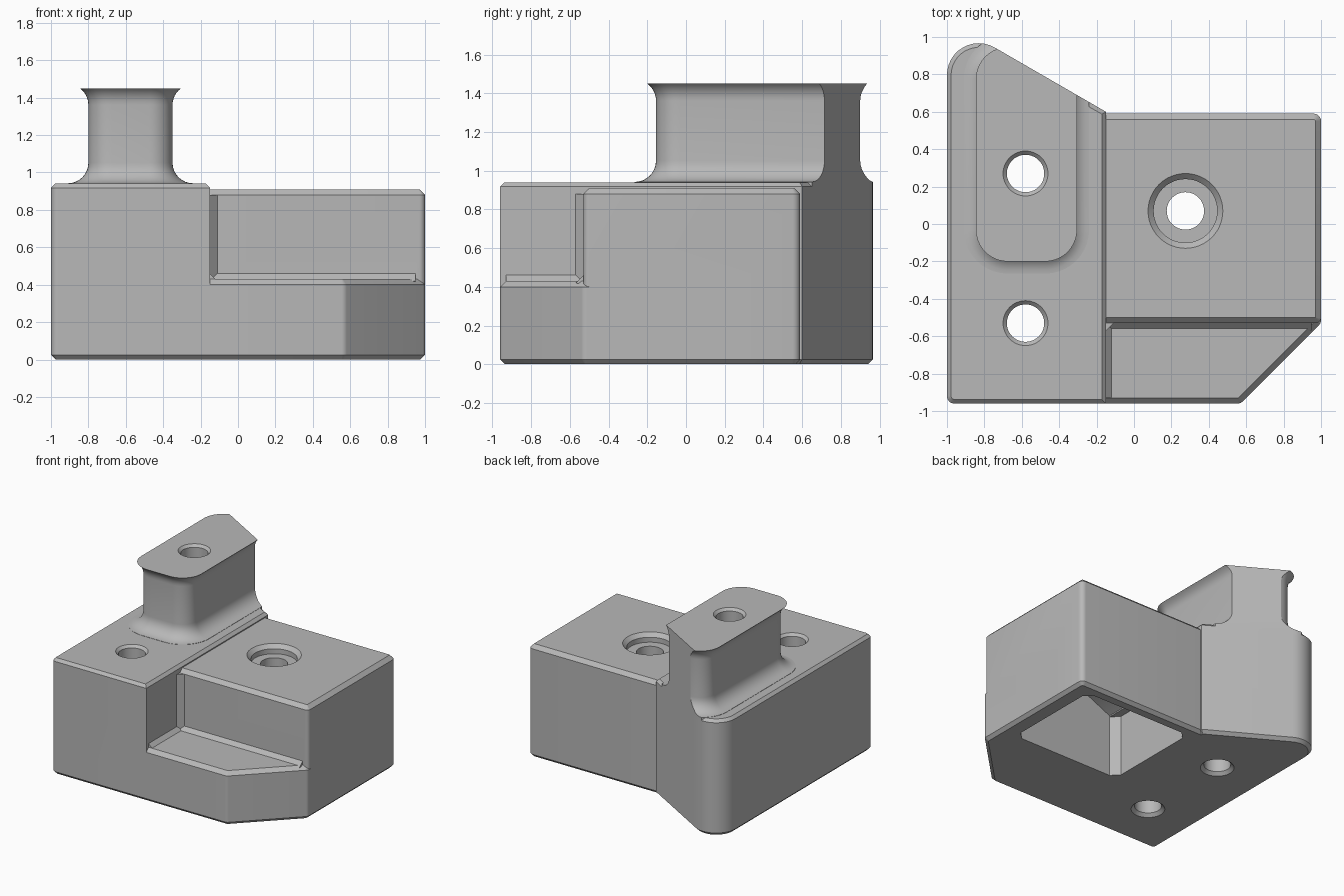
import bpy, bmesh, math
from mathutils import Vector

if "Cube" in bpy.data.objects:
    bpy.data.objects.remove(bpy.data.objects["Cube"], do_unlink=True)

grey = bpy.data.materials.new("plain grey")
grey.use_nodes = True
colour = (0.48, 0.48, 0.48, 1)
grey.diffuse_color = colour
grey.node_tree.nodes["Principled BSDF"].inputs["Base Color"].default_value = colour


def rounded(corners, r=0.04, n=6):
    """Counter-clockwise outline; a corner may carry its own radius."""
    pts = [Vector(c[:2]) for c in corners]
    out = []
    for i, p in enumerate(pts):
        rad = corners[i][2] if len(corners[i]) > 2 else r
        a = (pts[i - 1] - p).normalized()
        b = (pts[(i + 1) % len(pts)] - p).normalized()
        if rad == 0:
            out.append(p)
            continue
        half = a.angle(b) / 2
        centre = p + (a + b).normalized() * rad / math.sin(half)
        start = p + a * rad / math.tan(half) - centre
        sweep = math.pi - 2 * half
        for k in range(n + 1):
            t = sweep * k / n
            c, s = math.cos(t), math.sin(t)
            out.append(centre + Vector((start.x * c - start.y * s, start.x * s + start.y * c)))
    return out


def circle(x, y, r, n=48):
    return [Vector((x + r * math.cos(2 * math.pi * k / n), y + r * math.sin(2 * math.pi * k / n)))
            for k in range(n)]


def inset(outline, d):
    res = []
    for i, p in enumerate(outline):
        e1 = (p - outline[i - 1]).normalized()
        e2 = (outline[(i + 1) % len(outline)] - p).normalized()
        n1, n2 = Vector((-e1.y, e1.x)), Vector((-e2.y, e2.x))
        res.append(p + (n1 + n2) * d / (1 + n1.dot(n2)))
    return res


def make(name, rings):
    """Closed solid through a stack of equal rings of 3D points."""
    bm = bmesh.new()
    loops = [[bm.verts.new(p) for p in ring] for ring in rings]
    for lo, hi in zip(loops, loops[1:]):
        for i in range(len(lo)):
            j = (i + 1) % len(lo)
            bm.faces.new((lo[i], lo[j], hi[j], hi[i]))
    bm.faces.new(loops[0][::-1])
    bm.faces.new(loops[-1])
    bmesh.ops.recalc_face_normals(bm, faces=bm.faces)
    me = bpy.data.meshes.new(name)
    bm.to_mesh(me)
    bm.free()
    me.materials.append(grey)
    ob = bpy.data.objects.new(name, me)
    bpy.context.collection.objects.link(ob)
    return ob


def loft(name, outline, layers):
    return make(name, [[(p.x, p.y, z) for p in inset(outline, d)] for d, z in layers])


def prism(name, pts, vec):
    pts = [Vector(p) for p in pts]
    return make(name, [pts, [p + Vector(vec) for p in pts]])


def combine(target, other, mode):
    mod = target.modifiers.new("join", "BOOLEAN")
    mod.operation, mod.solver, mod.object = mode, "EXACT", other
    bpy.context.view_layer.update()
    me = bpy.data.meshes.new_from_object(target.evaluated_get(bpy.context.evaluated_depsgraph_get()))
    target.modifiers.clear()
    target.data = me
    bpy.data.objects.remove(other, do_unlink=True)


# Tall left block with a slanted back and rounded tip
C = 0.025
left = rounded([(-1, -0.96), (-0.15, -0.96, 0), (-0.15, 0.6, 0), (-1, 1.091, 0.17)], n=12)
body = loft("clamp_body", left, [(C, 0), (0, C), (0, 0.918), (0.022, 0.94)])

# Right block and the lower front ledge with its clipped corner
right = rounded([(-0.3, -0.53, 0), (1, -0.53, 0.03), (1, 0.59), (-0.3, 0.59, 0)])
right_block = loft("right_block", right, [(C, 0), (0, C), (0, 0.88), (0.03, 0.91)])
step = rounded([(-0.3, -0.96, 0), (0.57, -0.96), (1, -0.53), (1, 0.3, 0), (-0.3, 0.3, 0)])
ledge = loft("ledge", step, [(C, 0), (0, C), (0, 0.4), (0.03, 0.43)])

# Inside chamfers where the ledge meets the walls, and in the upright corner
back_strip = prism("back_strip", [(-0.2, -0.5, 0.4), (-0.2, -0.57, 0.42), (-0.2, -0.5, 0.49)],
                   (1.15, 0, 0))
side_strip = prism("side_strip", [(-0.18, -0.93, 0.4), (-0.11, -0.93, 0.42), (-0.18, -0.93, 0.49)],
                   (0, 0.45, 0))
corner_strip = prism("corner_strip", [(-0.18, -0.5, 0.4), (-0.18, -0.6, 0.4), (-0.08, -0.5, 0.4)],
                     (0, 0, 0.48))

# Upright post: flared foot, straight body, flared top, trimmed flush to the slant
post_outline = rounded([(-0.8, -0.155), (-0.35, -0.155), (-0.35, 0.9), (-0.8, 0.9)], r=0.125, n=10)
R = 0.11
layers = [(-R, 0.9)]
for k in range(9):
    t = math.pi / 2 * k / 8
    layers.append((-R * (1 - math.sin(t)), 0.942 + R * (1 - math.cos(t))))
for k in range(7):
    t = math.radians(54) * k / 6
    layers.append((-R * (1 - math.cos(t)), 1.45 - R * (math.sin(math.radians(54)) - math.sin(t))))
post = loft("post", post_outline, layers)
combine(post, loft("post_trim", left, [(0, 0.8), (0, 1.6)]), "INTERSECT")

for part in (right_block, ledge, back_strip, side_strip, corner_strip, post):
    combine(body, part, "UNION")

# Chamfered bolt holes
for y, top in ((0.27, 1.45), (-0.53, 0.94)):
    hole = loft("bolt_hole", circle(-0.58, y, 0.1),
                [(-0.03, -0.005), (0, 0.025), (0, top - 0.02), (-0.025, top + 0.005)])
    combine(body, hole, "DIFFERENCE")

# Pocket under the right block, with clipped corners and a sloping roof
x0, x1, y0, y1, c = -0.1, 0.87, -0.33, 0.5, 0.06
pocket = [Vector(p) for p in ((x0 + c, y0), (x1 - c, y0), (x1, y0 + c), (x1, y1 - c),
                              (x1 - c, y1), (x0 + c, y1), (x0, y1 - c), (x0, y0 + c))]
combine(body, loft("pocket", pocket, [(0, -0.05), (0, 0.5)]), "DIFFERENCE")
roof = prism("pocket_roof", [(x0 + c, y0, 0.48), (x1 - c, y0, 0.48), (x1 - c, y0, 0.51),
                             (0.56, y0, 0.62), (0.2, y0, 0.62), (x0 + c, y0, 0.51)], (0, y1 - y0, 0))
combine(body, roof, "DIFFERENCE")

# Counterbored hole through the right block
combine(body, loft("centre_hole", circle(0.275, 0.07, 0.1), [(0, 0.55), (0, 0.88)]), "DIFFERENCE")
combine(body, loft("counterbore", circle(0.275, 0.07, 0.17),
                   [(0, 0.84), (0, 0.88), (-0.035, 0.915)]), "DIFFERENCE")

bpy.ops.object.select_all(action="DESELECT")
body.select_set(True)
bpy.context.view_layer.objects.active = body
bpy.ops.object.shade_smooth_by_angle(angle=math.radians(28))
